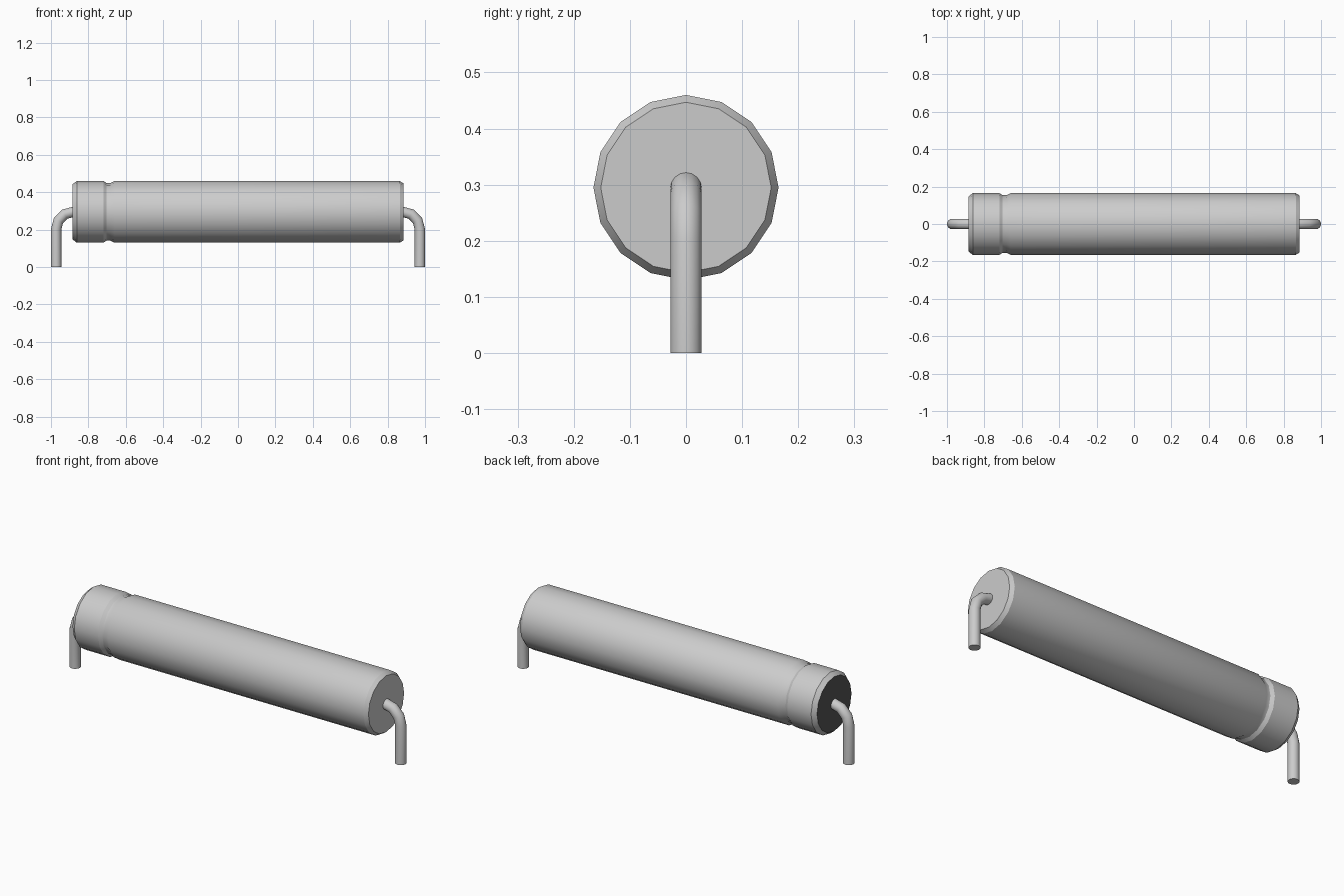
import bpy, bmesh, math
from mathutils import Vector

cube = bpy.data.objects.get("Cube")
if cube:
    bpy.data.objects.remove(cube, do_unlink=True)

AXIS_Z = 0.295


def make_material(name, value):
    mat = bpy.data.materials.new(name)
    mat.use_nodes = True
    colour = (value, value, value, 1)
    mat.diffuse_color = colour
    mat.node_tree.nodes["Principled BSDF"].inputs["Base Color"].default_value = colour
    return mat


grey = make_material("light grey metal", 0.6)
dark = make_material("dark rubber", 0.09)


def skin_rings(name, rings, mats):
    """Join rings of points into a closed tube with flat end caps."""
    bm = bmesh.new()
    loops = [[bm.verts.new(p) for p in ring] for ring in rings]
    count = len(loops[0])
    for a, b in zip(loops, loops[1:]):
        for i in range(count):
            j = (i + 1) % count
            bm.faces.new((a[i], a[j], b[j], b[i]))
    bm.faces.new(loops[0])
    bm.faces.new(loops[-1])
    bmesh.ops.recalc_face_normals(bm, faces=bm.faces)
    mesh = bpy.data.meshes.new(name)
    bm.to_mesh(mesh)
    bm.free()
    for mat in mats:
        mesh.materials.append(mat)
    obj = bpy.data.objects.new(name, mesh)
    bpy.context.collection.objects.link(obj)
    bpy.ops.object.select_all(action='DESELECT')
    obj.select_set(True)
    bpy.context.view_layer.objects.active = obj
    bpy.ops.object.shade_smooth_by_angle(angle=math.radians(30))
    return obj


def ring(centre, side, up, radius, count):
    return [centre + radius * (math.sin(t) * side + math.cos(t) * up)
            for t in (2 * math.pi * i / count for i in range(count))]


Y, Z = Vector((0, 1, 0)), Vector((0, 0, 1))

# Can with chamfered ends and a crimped groove near the seal
profile = [(-0.885, 0.147), (-0.862, 0.165), (-0.72, 0.165), (-0.702, 0.154),
           (-0.682, 0.154), (-0.66, 0.165), (0.865, 0.165), (0.885, 0.152)]
can = skin_rings("can_body",
                 [ring(Vector((x, 0, AXIS_Z)), Y, Z, r, 16) for x, r in profile],
                 [grey, dark])

# Rubber seal is the flat face at the grooved end
for face in can.data.polygons:
    if face.normal.x < -0.99:
        face.material_index = 1

# Bent wire leads, one at each end
BEND, WIRE = 0.092, 0.028
for name, s in (("left_lead", 1), ("right_lead", -1)):
    start = Vector((s * 0.88, 0, AXIS_Z - BEND))
    rings = []
    for k in range(4):
        a = math.radians(30 * k)
        out = Vector((s * math.sin(a), 0, math.cos(a)))
        rings.append(ring(start + BEND * out, Y, out, WIRE, 16))
    foot = Vector((s * (0.88 + BEND), 0, 0))
    rings.append(ring(foot, Y, Vector((s, 0, 0)), WIRE, 16))
    skin_rings(name, rings, [grey])
